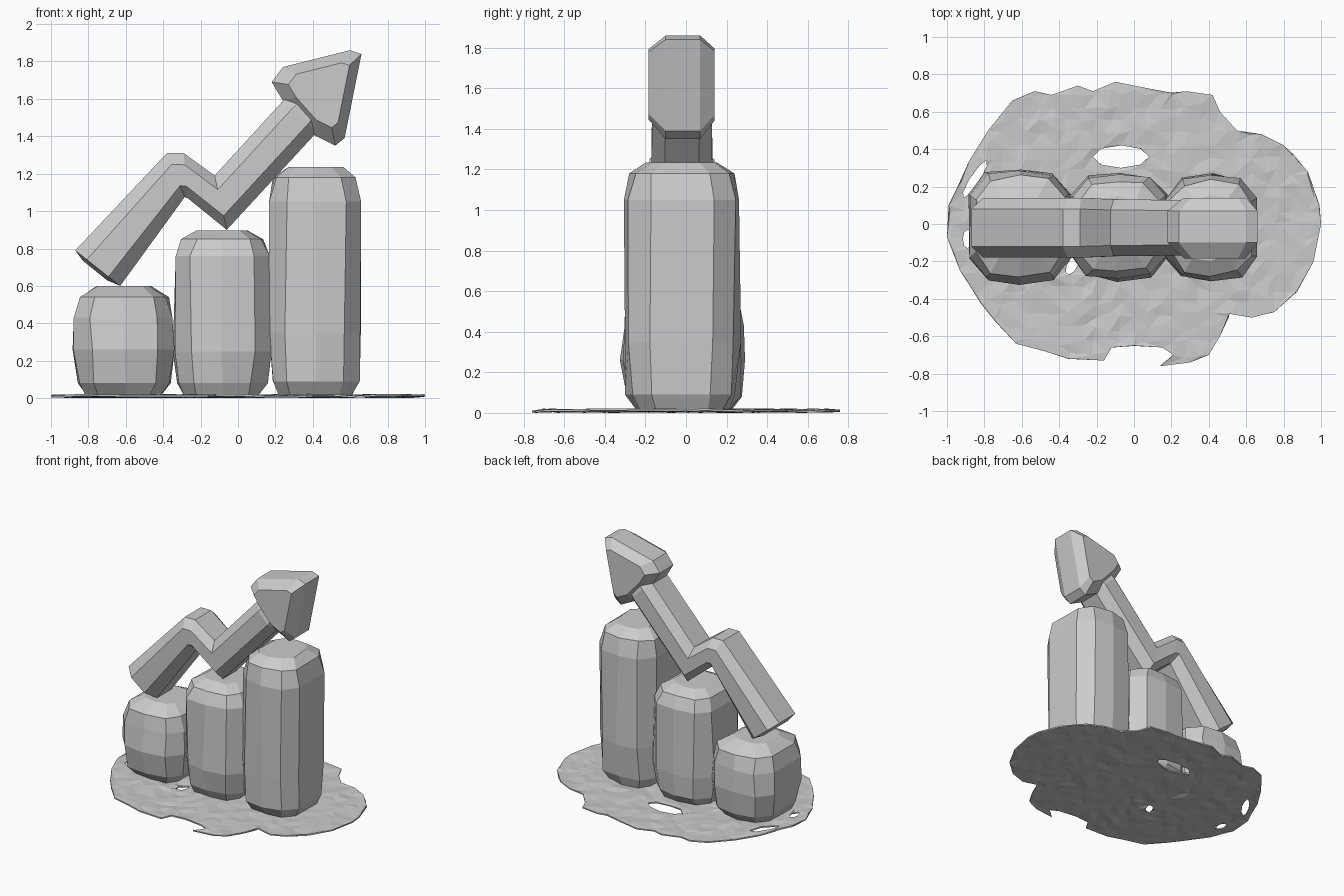
import bpy, bmesh, random
from math import sin, cos, tau
from mathutils import Vector, geometry

if "Cube" in bpy.data.objects:
    bpy.data.objects.remove(bpy.data.objects["Cube"])

random.seed(4)


def make_object(name, verts, faces):
    mesh = bpy.data.meshes.new(name)
    mesh.from_pydata(verts, [], faces)
    bm = bmesh.new()
    bm.from_mesh(mesh)
    bmesh.ops.recalc_face_normals(bm, faces=bm.faces)
    bm.to_mesh(mesh)
    bm.free()
    obj = bpy.data.objects.new(name, mesh)
    bpy.context.collection.objects.link(obj)
    return obj


def loft(name, rings):
    """Skin equal-length rings and cap both ends."""
    n = len(rings[0])
    verts = [p for ring in rings for p in ring]
    faces = [(k * n + i, k * n + (i + 1) % n, (k + 1) * n + (i + 1) % n, (k + 1) * n + i)
             for k in range(len(rings) - 1) for i in range(n)]
    faces += [tuple(range(n)), tuple(range(len(verts) - n, len(verts)))]
    return make_object(name, verts, faces)


# Chart bars: chiselled blocks with octagonal sections and bevelled ends
def bar(name, x0, x1, y0, y1, levels):
    cx, cy, hx, hy = (x0 + x1) / 2, (y0 + y1) / 2, (x1 - x0) / 2, (y1 - y0) / 2
    corners = [(1, -.55), (1, .55), (.66, .92), (0, 1), (-.66, .92),
               (-1, .55), (-1, -.55), (-.66, -.92), (0, -1), (.66, -.92)]
    rings = []
    for z, s in levels:
        rings.append([(cx + hx * s * u + random.uniform(-.01, .01),
                       cy + hy * s * v + random.uniform(-.01, .01), z) for u, v in corners])
    return loft(name, rings)


bar("short_bar", -.88, -.34, -.32, .30,
    [(.015, .74), (.08, .91), (.26, 1), (.43, .97), (.54, .86), (.60, .50)])
bar("middle_bar", -.34, .17, -.30, .28,
    [(.015, .78), (.08, .93), (.25, 1), (.76, .97), (.85, .84), (.895, .52)])
bar("tall_bar", .165, .66, -.31, .265,
    [(.015, .80), (.09, .94), (.35, 1), (1.05, .98), (1.18, .88), (1.235, .58)])

# Zigzag arrow shaft: chamfered section swept through (upper, lower) edge pairs
YC = -.02
stations = [((-.83, .735), (-.70, .63), .7), ((-.87, .79), (-.63, .60), 1),
            ((-.38, 1.31), (-.285, 1.075), 1), ((-.29, 1.31), (-.27, 1.07), 1),
            ((-.125, 1.19), (-.06, .90), .95), ((.25, 1.60), (.42, 1.42), .92),
            ((.37, 1.70), (.50, 1.56), .6)]
section = [(0, -.10), (.26, -.16), (.74, -.16), (1, -.09),
           (1, .09), (.74, .16), (.26, .16), (0, .10)]
loft("arrow_shaft", [[(a[0] + (b[0] - a[0]) * t, YC + y * s, a[1] + (b[1] - a[1]) * t)
                      for t, y in section] for a, b, s in stations])

# Arrow head: outline lofted through the depth with chamfered front and back
outline = [(.18, 1.69), (.24, 1.77), (.60, 1.86), (.66, 1.84),
           (.57, 1.39), (.52, 1.35), (.40, 1.41), (.24, 1.59)]
hx, hz = .46, 1.65
loft("arrow_head", [[(hx + (x - hx) * s, y, hz + (z - hz) * s) for x, z in outline]
                    for y, s in [(-.185, .68), (-.10, 1), (.07, 1), (.14, .70)]])

# Ground patch: ragged rough sheet with a few torn holes
rim = [(-1, -.07), (-.99, .1), (-.94, .2), (-.88, .34), (-.78, .5), (-.65, .66), (-.53, .71),
       (-.44, .69), (-.3, .74), (-.22, .71), (-.1, .76), (.05, .73), (.2, .7), (.28, .71),
       (.42, .69), (.46, .6), (.55, .5), (.68, .48), (.8, .42), (.93, .28), (.99, .1),
       (1, 0), (.96, -.2), (.87, -.36), (.75, -.47), (.63, -.5), (.51, -.48), (.46, -.6),
       (.4, -.7), (.3, -.74), (.14, -.76), (.21, -.7), (.15, -.66), (0, -.65), (-.12, -.66),
       (-.16, -.73), (-.35, -.72), (-.48, -.68), (-.63, -.64), (-.74, -.52), (-.82, -.42),
       (-.93, -.25)]
holes = [[(cx + rx * cos(tau * i / 8) + lean * sin(tau * i / 8), cy + ry * sin(tau * i / 8))
          for i in range(8)]
         for cx, cy, rx, ry, lean in [(-.07, .36, .15, .06, 0), (-.85, .24, .03, .10, .06),
                                      (-.89, -.08, .025, .05, 0), (-.33, -.22, .03, .05, .02)]]


def inside(p, poly):
    hit = False
    for (ax, ay), (bx, by) in zip(poly, poly[1:] + poly[:1]):
        if (ay > p[1]) != (by > p[1]) and p[0] < ax + (bx - ax) * (p[1] - ay) / (by - ay):
            hit = not hit
    return hit


def on_patch(p):
    return inside(p, rim) and not any(inside(p, h) for h in holes)


points, edges = [], []
for poly in [rim] + holes:
    start, n = len(points), len(poly)
    points += poly
    edges += [(start + i, start + (i + 1) % n) for i in range(n)]
for i in range(-14, 15):
    for j in range(-11, 12):
        p = (i * .07 + random.uniform(-.02, .02), j * .07 + random.uniform(-.02, .02))
        if on_patch(p):
            points.append(p)
flat, _, tris, *_ = geometry.delaunay_2d_cdt([Vector(p) for p in points], edges, [], 0, 1e-5)
tris = [t for t in tris if on_patch(sum((flat[i] for i in t), Vector((0, 0))) / 3)]
patch = make_object("ground_patch",
                    [(v.x, v.y, random.uniform(.010, .022)) for v in flat], tris)
solid = patch.modifiers.new("thickness", 'SOLIDIFY')
solid.thickness = .01
solid.offset = -1 if patch.data.polygons[0].normal.z > 0 else 1
